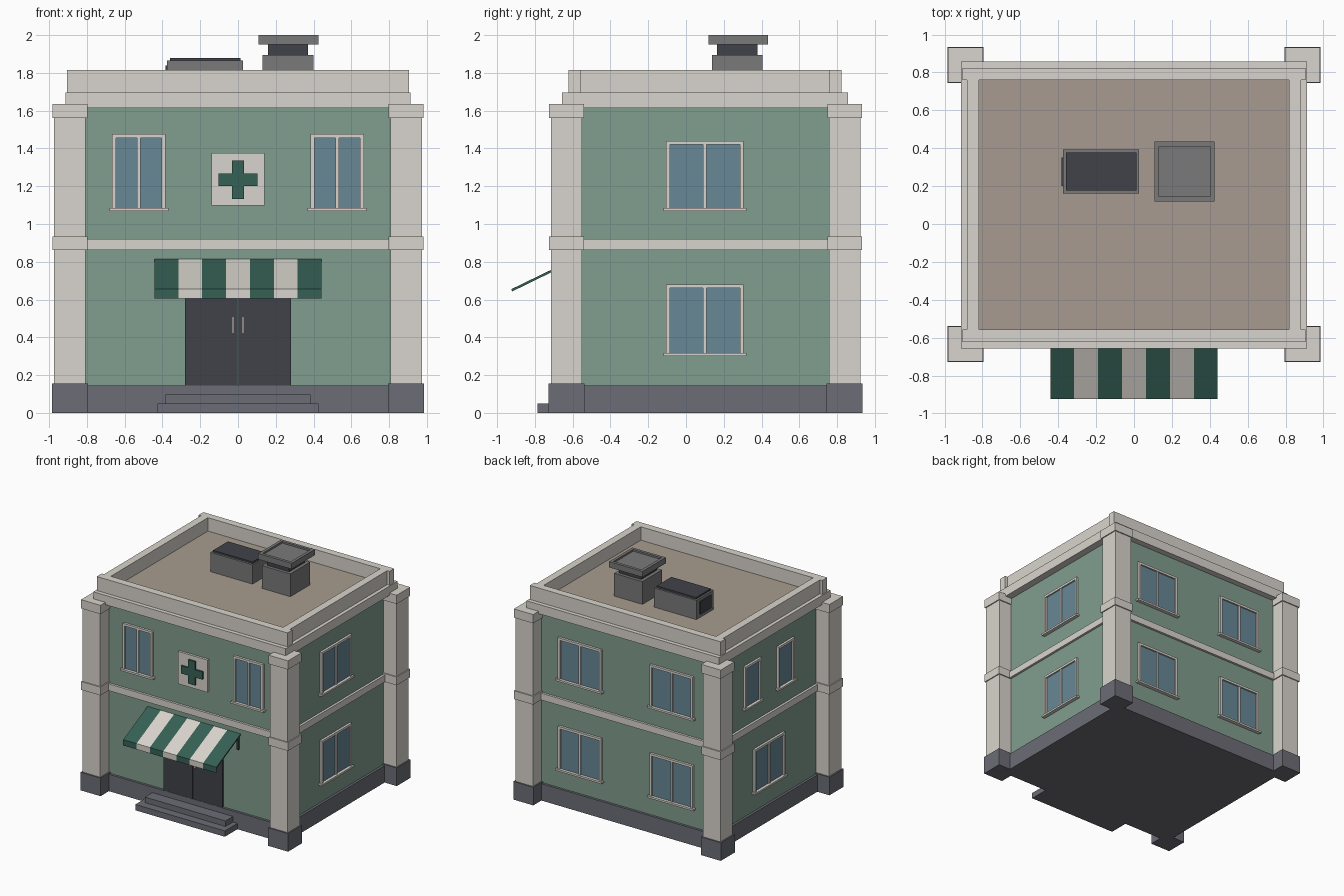
import bpy, bmesh

if "Cube" in bpy.data.objects:
    bpy.data.objects.remove(bpy.data.objects["Cube"])


def mat(name, r, g, b):
    m = bpy.data.materials.new(name)
    m.diffuse_color = [(c / 255) ** 2.2 for c in (r, g, b)] + [1]
    m.use_nodes = True
    m.node_tree.nodes["Principled BSDF"].inputs["Base Color"].default_value = m.diffuse_color
    return m


WALL = mat("wall_green", 128, 156, 141)
CREAM = mat("cream", 216, 211, 204)
STONE = mat("stone", 108, 109, 117)
GLASS = mat("glass", 103, 134, 149)
GREEN = mat("dark_green", 56, 97, 86)
DARK = mat("dark", 66, 68, 74)
TAN = mat("roof_tan", 166, 154, 142)
METAL = mat("metal", 122, 121, 122)


def finish(name, bm, m):
    bmesh.ops.recalc_face_normals(bm, faces=bm.faces)
    me = bpy.data.meshes.new(name)
    bm.to_mesh(me)
    bm.free()
    me.materials.append(m)
    ob = bpy.data.objects.new(name, me)
    bpy.context.collection.objects.link(ob)
    return ob


def boxes(name, m, *dims):
    """One object from boxes given as (x0, x1, y0, y1, z0, z1)."""
    bm = bmesh.new()
    for x0, x1, y0, y1, z0, z1 in dims:
        vs = bmesh.ops.create_cube(bm, size=1)["verts"]
        for v in vs:
            v.co = (x1 if v.co.x > 0 else x0, y1 if v.co.y > 0 else y0, z1 if v.co.z > 0 else z0)
    return finish(name, bm, m)


def ring(a, b, c, d, t, z0, z1):
    """Four box bars around a rectangle in plan."""
    return [(a, b, c, c + t, z0, z1), (a, b, d - t, d, z0, z1),
            (a, a + t, c + t, d - t, z0, z1), (b - t, b, c + t, d - t, z0, z1)]


XW, YF, YB = 0.85, -0.595, 0.805

# main body, plinth, floor band
boxes("walls", WALL, (-XW, XW, YF, YB, 0.14, 1.63))
boxes("plinth", STONE, (-XW - .02, XW + .02, YF - .02, YB + .02, 0, 0.145))
boxes("floor_band", CREAM, (-XW - .02, XW + .02, YF - .02, YB + .02, 0.862, 0.92))

# corner pillars
for sx, side in ((-1, "left"), (1, "right")):
    for cy, end in ((-0.633, "front"), (0.84, "back")):
        def block(h, z0, z1):
            return (sx * .89 - h, sx * .89 + h, cy - h, cy + h, z0, z1)
        tag = f"{end}_{side}"
        boxes("pillar_base_" + tag, STONE, block(.095, 0, .155))
        boxes("pillar_" + tag, CREAM, block(.083, .155, 1.56),
              block(.092, .862, .933), block(.092, 1.56, 1.635))

# cornice, parapet and roof deck
boxes("cornice", CREAM, (-.913, .913, -.657, .858, 1.615, 1.695))
boxes("parapet", CREAM,
      (-.905, .905, -.622, -.556, 1.695, 1.815), (-.905, .905, .76, .823, 1.695, 1.815),
      (-.883, -.818, -.556, .76, 1.695, 1.815), (.818, .883, -.556, .76, 1.695, 1.815))
boxes("roof_deck", TAN, (-.818, .818, -.556, .76, 1.69, 1.70))


def window(name, side, u, w, z0, z1, split=True):
    def b(u0, u1, d0, d1, a, c):
        if side == "front":
            return (u0, u1, YF - d1, YF - d0, a, c)
        if side == "back":
            return (u0, u1, YB + d0, YB + d1, a, c)
        if side == "right":
            return (XW + d0, XW + d1, u0, u1, a, c)
        return (-XW - d1, -XW - d0, u0, u1, a, c)
    l, r, f = u - w / 2, u + w / 2, .02
    bars = [b(l, l + f, -.01, .02, z0, z1), b(r - f, r, -.01, .02, z0, z1),
            b(l + f, r - f, -.01, .02, z1 - f, z1),
            b(l - .015, r + .015, -.01, .032, z0 - .01, z0 + .006)]
    if split:
        bars.append(b(u - .009, u + .009, -.01, .016, z0, z1 - f))
    boxes(name + "_frame", CREAM, *bars)
    boxes(name + "_glass", GLASS, b(l + f, r - f, -.01, .007, z0, z1 - f))


# windows
for s, n in ((-1, "left"), (1, "right")):
    window("front_window_" + n, "front", s * .525, .282, 1.08, 1.476)
    window("left_upper_window_" + n, "left", .10 + s * .225, .22, 1.08, 1.44, False)
    for floor, z0, z1 in (("lower", .31, .68), ("upper", 1.08, 1.44)):
        window(f"back_{floor}_window_{n}", "back", s * .435, .41, z0, z1)
window("left_lower_window", "left", .10, .41, .31, .68)
window("right_lower_window", "right", .10, .41, .31, .68)
window("right_upper_window", "right", .10, .41, 1.08, 1.44)

# steps and double door
boxes("lower_step", STONE, (-.425, .425, -.785, -.6, 0, .05))
boxes("upper_step", STONE, (-.383, .383, -.715, -.6, .05, .098))
boxes("double_door", DARK, (-.28, -.002, YF - .018, YF + .01, .145, .63),
      (.002, .28, YF - .018, YF + .01, .145, .63))
boxes("door_handles", CREAM, *[(s * .026 - .005, s * .026 + .005, YF - .035, YF - .018, .42, .51)
                               for s in (-1, 1)])

# cross sign
boxes("sign_panel", CREAM, (-.14, .14, YF - .02, YF + .01, 1.097, 1.375))
bm = bmesh.new()
a, c = .033, .102
pts = [(-a, -c), (a, -c), (a, -a), (c, -a), (c, a), (a, a),
       (a, c), (-a, c), (-a, a), (-c, a), (-c, -a), (-a, -a)]
face = bm.faces.new([bm.verts.new((x, YF - .015, 1.235 + z)) for x, z in pts])
ext = bmesh.ops.extrude_face_region(bm, geom=[face])["geom"]
for v in ext:
    if isinstance(v, bmesh.types.BMVert):
        v.co.y -= .02
finish("sign_cross", bm, GREEN)

# striped awning: sloped slab plus thin hanging valance
for i in range(7):
    x0, x1 = -.442 + i * .1263, -.442 + (i + 1) * .1263
    m = CREAM if i % 2 else GREEN
    bm = bmesh.new()
    prof = [(YF, .815), (-.925, .655), (-.92, .643), (YF, .802)]
    rows = [[bm.verts.new((x, y, z)) for y, z in prof] for x in (x0, x1)]
    bm.faces.new(rows[0])
    bm.faces.new(rows[1])
    for k in range(4):
        j = (k + 1) % 4
        bm.faces.new((rows[0][k], rows[0][j], rows[1][j], rows[1][k]))
    finish(f"awning_stripe_{i + 1}", bm, m)
    bm = bmesh.new()
    bm.faces.new([bm.verts.new(p) for p in ((x0, -.925, .605), (x1, -.925, .605),
                                            (x1, -.925, .655), (x0, -.925, .655))])
    finish(f"awning_valance_{i + 1}", bm, m)
boxes("awning_brackets", DARK, *[(s * .425 - .008, s * .425 + .008, YF - .02, YF, .68, .80)
                                 for s in (-1, 1)])

# rooftop air unit
boxes("air_unit", METAL, (-.375, .026, .16, .394, 1.69, 1.865))
boxes("air_unit_lid", DARK, (-.36, .014, .178, .378, 1.865, 1.88))
boxes("air_unit_grille", DARK, (-.384, -.375, .20, .35, 1.73, 1.84))

# rooftop vent
boxes("vent_base", METAL, (.13, .40, .138, .405, 1.69, 1.895))
boxes("vent_neck", DARK, (.16, .37, .165, .378, 1.895, 1.96))
boxes("vent_cap", METAL, *ring(.108, .425, .12, .435, .025, 1.95, 2.0),
      (.133, .40, .145, .41, 1.95, 1.985))
